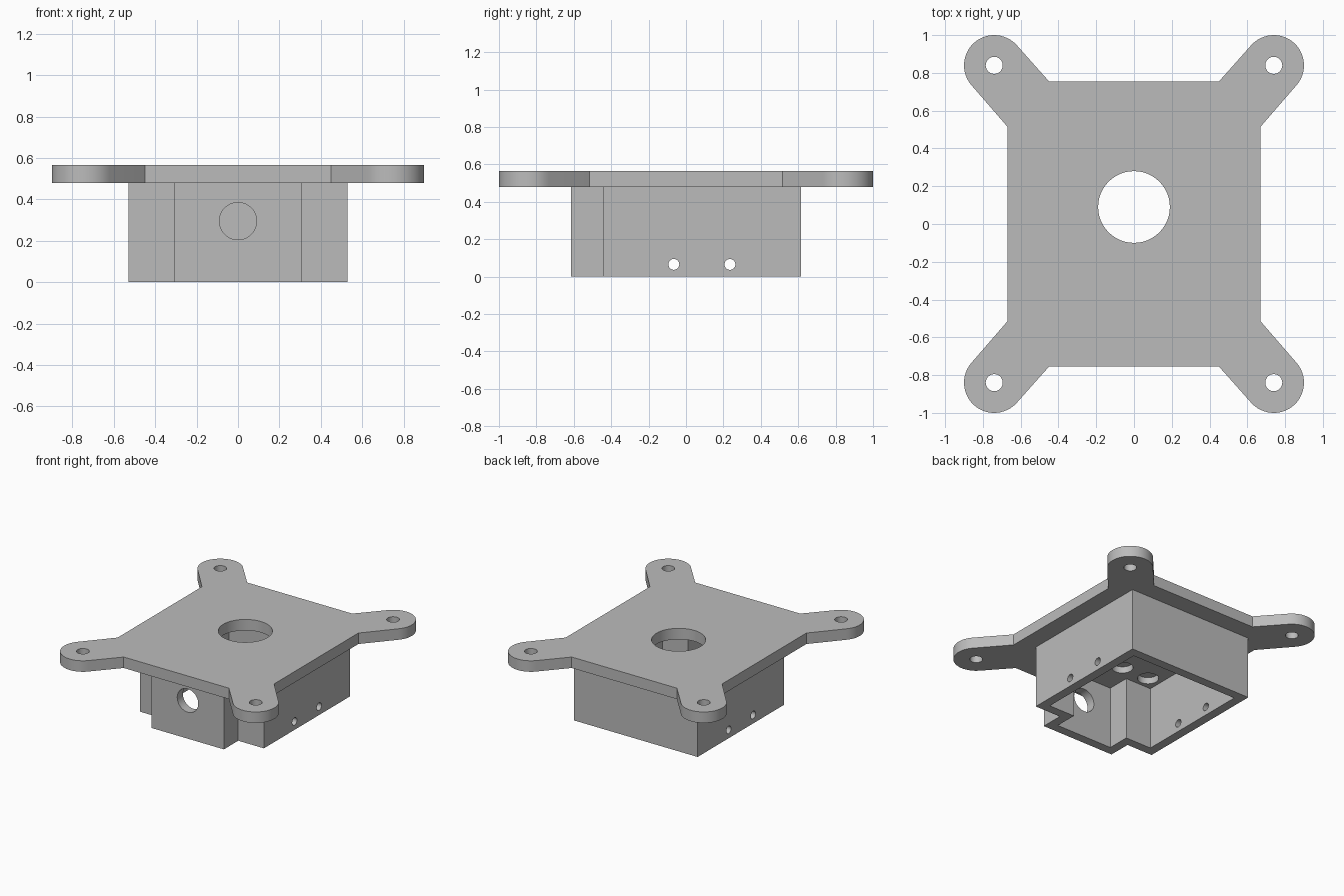
import bpy, bmesh, math

if "Cube" in bpy.data.objects:
    bpy.data.objects.remove(bpy.data.objects["Cube"])

grey = bpy.data.materials.new("plain_grey")
grey.diffuse_color = (0.5, 0.5, 0.5, 1)
grey.use_nodes = True
grey.node_tree.nodes["Principled BSDF"].inputs["Base Color"].default_value = grey.diffuse_color

PLATE_Z0, PLATE_Z1 = 0.48, 0.565


def prism(name, pts, z0, z1):
    """Extrude a flat outline from z0 to z1."""
    bm = bmesh.new()
    face = bm.faces.new([bm.verts.new((x, y, z0)) for x, y in pts])
    ext = bmesh.ops.extrude_face_region(bm, geom=[face])
    bmesh.ops.translate(bm, vec=(0, 0, z1 - z0),
                        verts=[v for v in ext["geom"] if isinstance(v, bmesh.types.BMVert)])
    bmesh.ops.recalc_face_normals(bm, faces=bm.faces)
    me = bpy.data.meshes.new(name)
    bm.to_mesh(me)
    bm.free()
    me.materials.append(grey)
    ob = bpy.data.objects.new(name, me)
    bpy.context.collection.objects.link(ob)
    return ob


def cylinder(loc, r, depth, rot=(0, 0, 0)):
    bpy.ops.mesh.primitive_cylinder_add(vertices=48, radius=r, depth=depth,
                                        location=loc, rotation=rot)
    ob = bpy.context.object
    ob.name = "hole_cutter"
    ob.data.materials.append(grey)
    return ob


def cut(ob, cutters):
    """Subtract every cutter, then remove it."""
    bpy.context.view_layer.objects.active = ob
    for c in cutters:
        c.hide_render = True
        m = ob.modifiers.new("cut", "BOOLEAN")
        m.operation, m.solver, m.object = "DIFFERENCE", "EXACT", c
        bpy.ops.object.modifier_apply(modifier=m.name)
        bpy.data.objects.remove(c)


def smooth(ob):
    bpy.ops.object.select_all(action="DESELECT")
    ob.select_set(True)
    bpy.context.view_layer.objects.active = ob
    bpy.ops.object.shade_smooth_by_angle(angle=math.radians(30))


# mounting plate: one rounded corner arm mirrored into four quadrants
ax, ay, ar = 0.74, 0.84, 0.16
quarter = [(0.67, 0.515)]
for i in range(25):
    a = math.radians(-42 + 180 * i / 24)
    quarter.append((ax + ar * math.cos(a), ay + ar * math.sin(a)))
quarter.append((0.45, 0.755))
outline = []
for sx, sy in ((1, 1), (-1, 1), (-1, -1), (1, -1)):
    q = quarter if sx * sy > 0 else quarter[::-1]
    outline += [(sx * x, sy * y) for x, y in q]
plate = prism("mounting_plate", outline, PLATE_Z0, PLATE_Z1)

# screw holes, centre opening and shallow pockets under the plate
holes = [cylinder((sx * ax, sy * ay, 0.52), 0.045, 0.3) for sx in (1, -1) for sy in (1, -1)]
holes.append(cylinder((0, 0.09, 0.52), 0.19, 0.3))
holes += [cylinder((x, -0.27, PLATE_Z0), 0.075, 0.1) for x in (-0.355, -0.12, 0.12, 0.355)]
cut(plate, holes)
smooth(plate)


# housing: open-bottomed box with a stepped front
def housing_outline(t):
    w, n, back, step, front = 0.53 - t, 0.31 - t, 0.615 - t, -0.44 + t, -0.615 + t
    return [(w, back), (-w, back), (-w, step), (-n, step),
            (-n, front), (n, front), (n, step), (w, step)]


housing = prism("housing", housing_outline(0), 0, PLATE_Z0)
cavity = prism("cavity_cutter", housing_outline(0.07), -0.1, 0.6)
side = (0, math.pi / 2, 0)
cutters = [cavity, cylinder((0, -0.6, 0.295), 0.09, 0.3, (math.pi / 2, 0, 0))]
cutters += [cylinder((0, y, 0.065), 0.029, 1.4, side) for y in (-0.065, 0.235)]
cut(housing, cutters)
smooth(housing)
